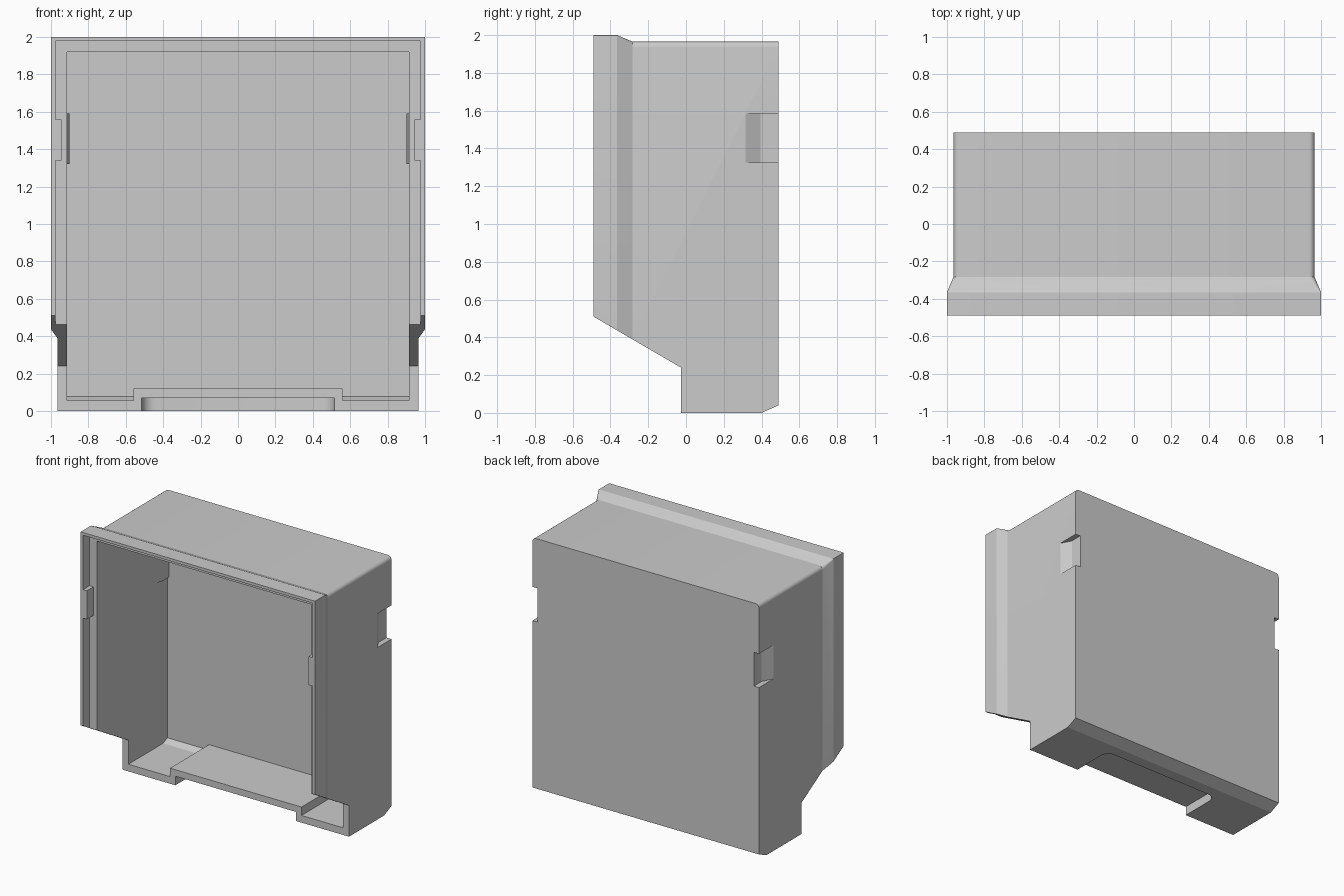
import bpy, bmesh
from math import sin, cos, pi

if "Cube" in bpy.data.objects:
    bpy.data.objects.remove(bpy.data.objects["Cube"])


def make_object(name, bm):
    bmesh.ops.recalc_face_normals(bm, faces=bm.faces)
    mesh = bpy.data.meshes.new(name)
    bm.to_mesh(mesh)
    bm.free()
    ob = bpy.data.objects.new(name, mesh)
    bpy.context.collection.objects.link(ob)
    return ob


def loft(name, rings):
    bm = bmesh.new()
    loops = [[bm.verts.new(p) for p in ring] for ring in rings]
    n = len(loops[0])
    for a, b in zip(loops, loops[1:]):
        for i in range(n):
            j = (i + 1) % n
            bm.faces.new((a[i], a[j], b[j], b[i]))
    bm.faces.new(loops[0])
    bm.faces.new(loops[-1])
    return make_object(name, bm)


def prism(name, pts, axis, lo, hi):
    """Extrude a 2D profile along an axis: x takes (y,z), z takes (x,y)."""
    place = {'x': lambda p, d: (d, p[0], p[1]),
             'z': lambda p, d: (p[0], p[1], d)}[axis]
    return loft(name, [[place(p, d) for p in pts] for d in (lo, hi)])


def box(name, x, y, z):
    return prism(name, [(x[0], y[0]), (x[1], y[0]), (x[1], y[1]), (x[0], y[1])], 'z', *z)


def cut(target, cutter):
    cutter.hide_render = True
    mod = target.modifiers.new("cut", 'BOOLEAN')
    mod.operation = 'DIFFERENCE'
    mod.solver = 'EXACT'
    mod.object = cutter
    bpy.context.view_layer.objects.active = target
    bpy.ops.object.modifier_apply(modifier=mod.name)
    bpy.data.objects.remove(cutter, do_unlink=True)


def corner(cx, cy, r, a0, n=6):
    return [(cx + r * cos(a0 + pi / 2 * i / n), cy + r * sin(a0 + pi / 2 * i / n))
            for i in range(n + 1)]


def section(y, w, top, r):
    pts = [(-w, 0), (w, 0)] + corner(w - r, top - r, r, 0) + corner(r - w, top - r, r, pi / 2)
    return [(x, y, z) for x, z in pts]


# Outer shell with a flared front rim and rounded rear top edges
housing = loft("housing", [section(-0.49, 1.0, 2.0, 0.004), section(-0.365, 1.0, 2.0, 0.004),
                           section(-0.283, 0.965, 1.965, 0.03), section(0.49, 0.965, 1.965, 0.03)])

# Hollow interior, leaving the floor platform and the inner bumps behind the notches
cavity = prism("cavity", [(-0.7, 0.055), (0.395, 0.055), (0.447, 0.078),
                          (0.447, 1.92), (-0.7, 1.92)], 'x', -0.915, 0.915)
cut(cavity, box("platform", (-0.56, 0.56), (-0.9, 0.7), (-0.1, 0.12)))
for s in (-1, 1):
    bump = [(s * 0.915, 0.30), (s * 0.90, 0.37), (s * 0.90, 0.6), (s * 1.0, 0.6), (s * 1.0, 0.30)]
    cut(cavity, prism("bump", bump, 'z', 1.32, 1.59))
cut(housing, cavity)

# Shallow rebate around the opening, interrupted by a tab on each side
rebate = box("rebate", (-0.977, 0.977), (-0.7, -0.41), (0.30, 1.979))
for s in (-1, 1):
    cut(rebate, box("tab", sorted((s * 0.945, s * 1.1)), (-0.9, -0.2), (1.34, 1.56)))
cut(housing, rebate)

# Sloped lower front and chamfered lower back edge
cut(housing, prism("front_slope", [(-0.7, 0.633), (-0.49, 0.51), (-0.027, 0.24),
                                   (-0.027, -0.2), (-0.7, -0.2)], 'x', -1.3, 1.3))
cut(housing, prism("back_chamfer", [(0.40, 0), (0.49, 0.04), (0.6, 0.089),
                                    (0.6, -0.2), (0.40, -0.2)], 'x', -1.3, 1.3))

# Recess under the floor with rounded rear corners
r = 0.07
recess = [(-0.515, -0.3), (0.515, -0.3)] + corner(0.515 - r, 0.31 - r, r, 0) \
    + corner(r - 0.515, 0.31 - r, r, pi / 2)
cut(housing, prism("recess", recess, 'z', -0.2, 0.07))

# Ramped side notches at the back
for s in (-1, 1):
    notch = [(s * 1.1, 0.315), (s * 0.965, 0.315), (s * 0.922, 0.395), (s * 0.922, 0.7), (s * 1.1, 0.7)]
    cut(housing, prism("notch", notch, 'z', 1.325, 1.585))

bpy.ops.object.select_all(action='DESELECT')
housing.select_set(True)
bpy.context.view_layer.objects.active = housing
bpy.ops.object.shade_smooth_by_angle(angle=0.38)
